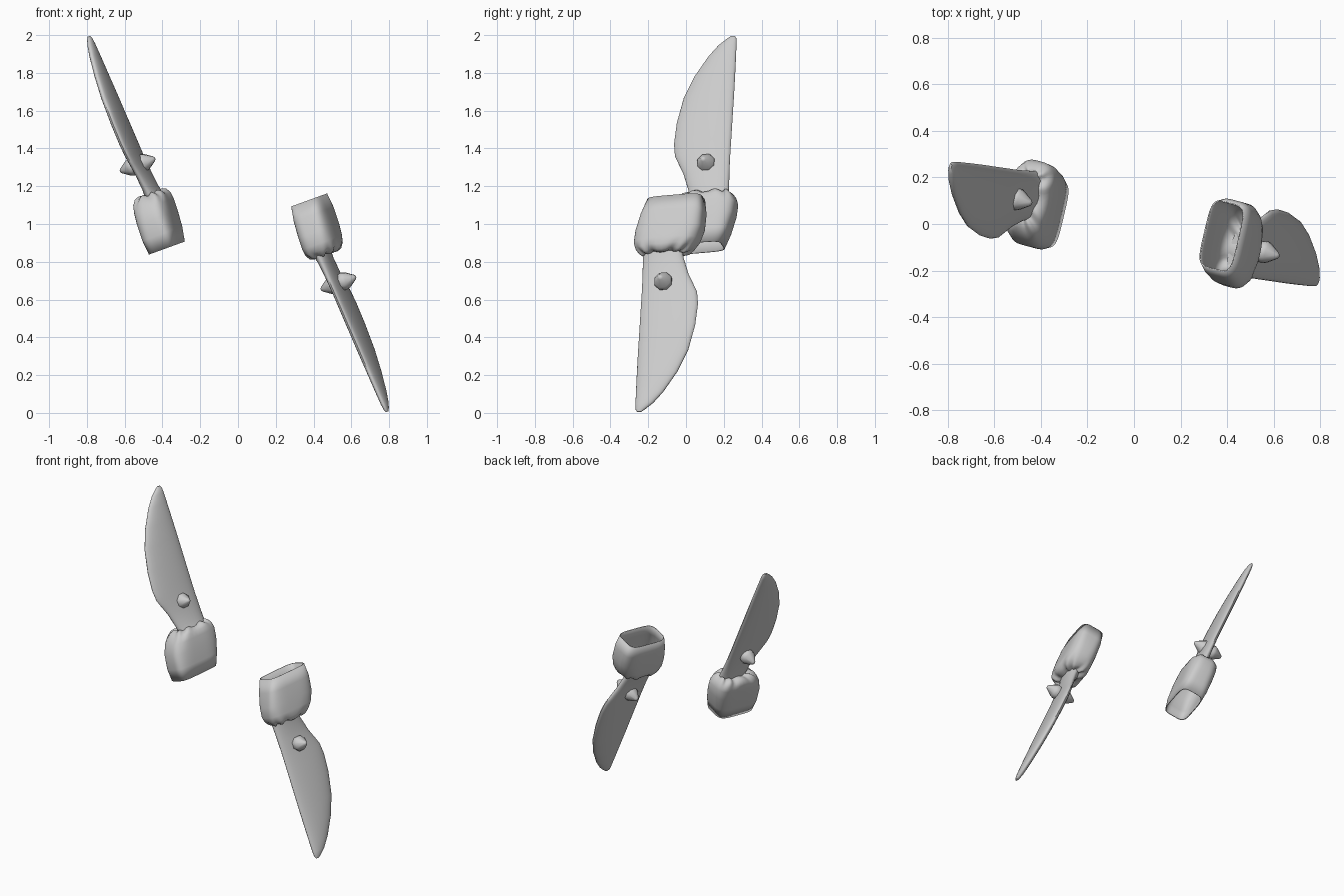
import bpy, bmesh, math
from mathutils import Vector

if "Cube" in bpy.data.objects:
    bpy.data.objects.remove(bpy.data.objects["Cube"])

TILT = math.radians(20)
YAW = math.radians(14)
PIVOT = -0.08
ORIGIN = Vector((0.37, 0, 1.125))          # centre of the lower cuff opening
AXIS = Vector((math.sin(TILT), 0, -math.cos(TILT)))
SIDE = Vector((math.cos(TILT), 0, math.sin(TILT)))


def place(u, v, w, side):
    """Local thickness, width, length to world; side -1 is the point-mirrored twin."""
    d = v - PIVOT
    u, v = (u * math.cos(YAW) + d * math.sin(YAW),
            PIVOT + d * math.cos(YAW) - u * math.sin(YAW))
    p = ORIGIN + SIDE * u + AXIS * w + Vector((0, v, 0))
    return p if side > 0 else Vector((-p.x, -p.y, 2 - p.z))


def lean(w):
    """The blade leans slightly outward from the cuff axis."""
    return -0.012 + 0.064 * (w - 0.3) / 0.9


def power(c, e):
    return math.copysign(abs(c) ** e, c)


def ring(w, v0, v1, hu, n, sq, wave=0, off=0):
    pts = []
    for i in range(n):
        a = 2 * math.pi * i / n
        ripple = wave * math.sin(9 * a)
        u = off + (hu + ripple * 0.6) * power(math.sin(a), 2 / sq)
        v = (v0 + v1) / 2 + (v1 - v0) / 2 * power(math.cos(a), 2 / sq)
        pts.append((u, v, w + ripple))
    return pts


def loft(name, rings, side, cap_start=True, cap_end=True, angle=45):
    bm = bmesh.new()
    loops = [[bm.verts.new(place(*p, side)) for p in r] for r in rings]
    for a, b in zip(loops, loops[1:]):
        for i in range(len(a)):
            j = (i + 1) % len(a)
            bm.faces.new((a[i], a[j], b[j], b[i]))
    if cap_start:
        bm.faces.new(loops[0])
    if cap_end:
        bm.faces.new(loops[-1])
    bmesh.ops.recalc_face_normals(bm, faces=bm.faces)
    mesh = bpy.data.meshes.new(name)
    bm.to_mesh(mesh)
    bm.free()
    ob = bpy.data.objects.new(name, mesh)
    bpy.context.collection.objects.link(ob)
    bpy.ops.object.select_all(action='DESELECT')
    ob.select_set(True)
    bpy.context.view_layer.objects.active = ob
    bpy.ops.object.shade_smooth_by_angle(angle=math.radians(angle))
    return ob


# length, straight edge, curved edge, half thickness
BLADE = [(0.29, -0.235, -0.02, 0.042), (0.33, -0.235, -0.012, 0.034),
         (0.42, -0.236, 0.015, 0.03), (0.48, -0.237, 0.042, 0.029),
         (0.53, -0.239, 0.064, 0.029), (0.60, -0.242, 0.070, 0.03),
         (0.72, -0.247, 0.057, 0.03), (0.86, -0.253, 0.022, 0.029),
         (0.98, -0.257, -0.035, 0.026), (1.09, -0.260, -0.11, 0.022),
         (1.15, -0.261, -0.165, 0.018), (1.18, -0.260, -0.205, 0.013),
         (1.195, -0.252, -0.228, 0.006)]

# length, width range, half thickness, squareness, ripple
CUFF = [(0.0, -0.2, 0.098, 0.082, 4.5, 0), (0.08, -0.236, 0.106, 0.092, 4, 0),
        (0.17, -0.266, 0.098, 0.095, 3.5, 0), (0.235, -0.276, 0.074, 0.095, 3.2, 0),
        (0.27, -0.266, 0.046, 0.092, 3, 0.002), (0.292, -0.246, 0.02, 0.076, 2.8, 0.006),
        (0.3, -0.233, -0.003, 0.052, 2.6, 0.007), (0.292, -0.22, -0.03, 0.018, 2.4, 0.004)]

for side, label in ((1, "lower"), (-1, "upper")):
    # Thin leaf-shaped blade
    loft(label + "_blade", [ring(*s, 28, 2.1, off=lean(s[0])) for s in BLADE], side)

    # Hollow cuff gathered around the blade root
    cuff = loft(label + "_cuff", [ring(w, a, b, h, 72, q, r) for w, a, b, h, q, r in CUFF],
                side, cap_start=False, angle=60)
    wall = cuff.modifiers.new("wall", 'SOLIDIFY')
    wall.thickness = 0.006
    wall.offset = -1

    # Blunt octagonal stud on each face of the blade
    for face, tag in ((1, "outer"), (-1, "inner")):
        rings = []
        for h, r in ((0.012, 0.046), (0.035, 0.051), (0.05, 0.045), (0.095, 0.014), (0.101, 0.006)):
            rings.append([(face * h + 0.01, -0.112 + r * math.cos(math.pi * (k + 0.5) / 4),
                           0.467 + r * math.sin(math.pi * (k + 0.5) / 4)) for k in range(8)])
        loft(f"{label}_{tag}_stud", rings, side, angle=50)
